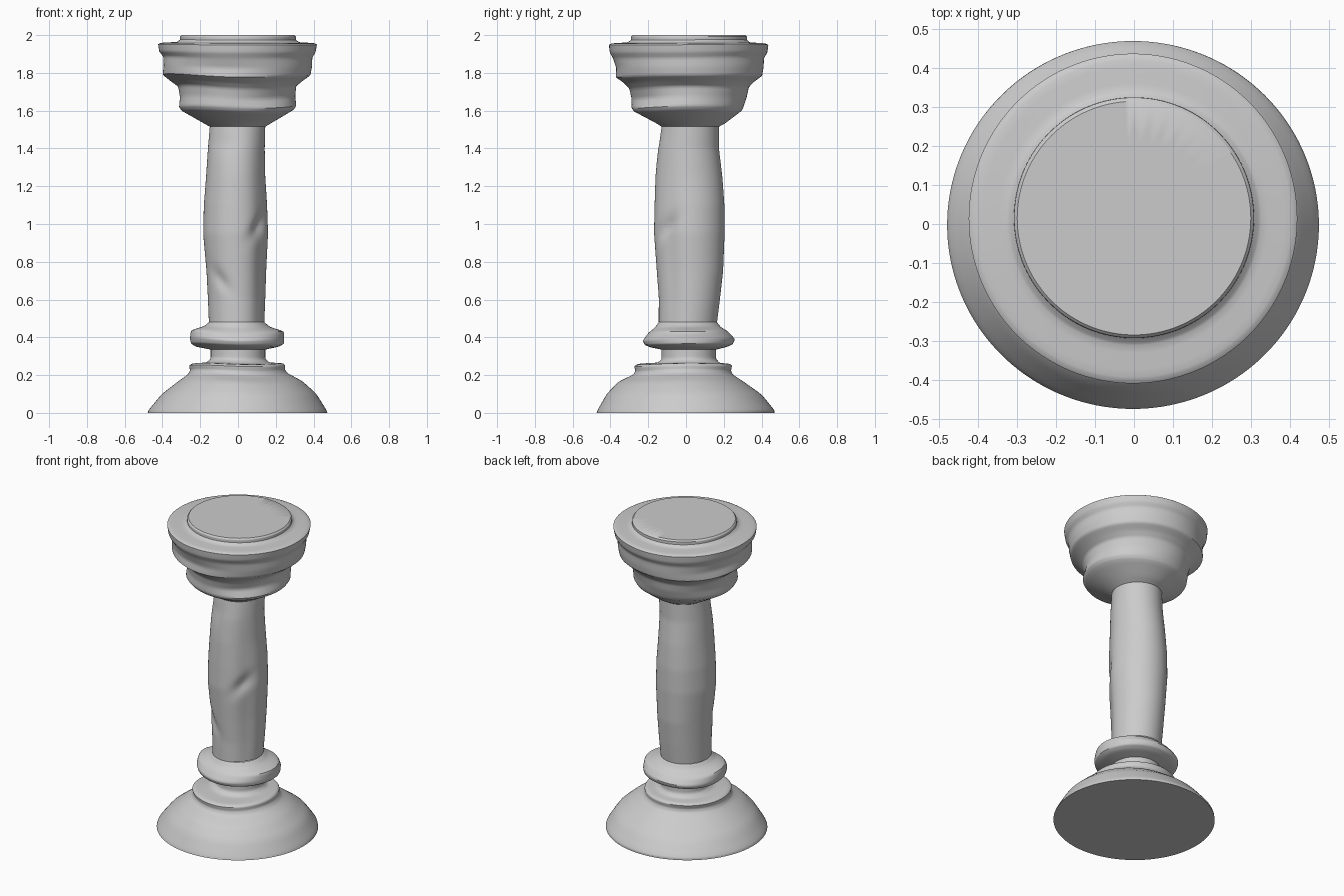
import bpy, bmesh, math

SIDES = 40


def lathe(name, rows, dents=(), wave=0.0, step=1.0, cap_bottom=False, cap_top=False, crease=0.45):
    """Worn turned part. Rows: z, left, right, front, back extents."""
    # fill long gaps between profile rows
    full = [rows[0]]
    for a, b in zip(rows, rows[1:]):
        n = max(1, math.ceil((b[0] - a[0]) / step))
        full += [[p + (q - p) * i / n for p, q in zip(a, b)] for i in range(1, n + 1)]
    bm = bmesh.new()
    z0, z1 = rows[0][0], rows[-1][0]
    rings = []
    for z, left, right, front, back in full:
        ring = []
        fade = math.sin(math.pi * (z - z0) / (z1 - z0))
        for i in range(SIDES):
            t = math.tau * i / SIDES
            k = 1.0
            for ang, dz, width, height, slant, depth in dents:
                da = (t - math.radians(ang) + math.pi) % math.tau - math.pi
                h = z - dz - slant * da
                k -= depth * math.exp(-(da / width) ** 2 - (h / height) ** 2)
            rx, ry = (right - left) / 2, (back - front) / 2
            x = (right + left) / 2 + rx * k * math.cos(t)
            y = (back + front) / 2 + ry * k * math.sin(t)
            dz = wave * fade * (math.sin(2 * t + 0.6) + 0.6 * math.sin(3 * t + 9 * z))
            ring.append(bm.verts.new((x, y, z + dz)))
        rings.append(ring)
    for a, b in zip(rings, rings[1:]):
        for i in range(SIDES):
            j = (i + 1) % SIDES
            bm.faces.new((a[i], a[j], b[j], b[i]))
    if cap_bottom:
        bm.faces.new(rings[0][::-1])
    if cap_top:
        bm.faces.new(rings[-1])
    # partial creases keep the worn edges close to the profile
    layer = bm.edges.layers.float.new("crease_edge")
    for r, ring in enumerate(rings):
        end = (r == 0 and cap_bottom) or (r == len(rings) - 1 and cap_top)
        for i in range(SIDES):
            e = bm.edges.get((ring[i], ring[(i + 1) % SIDES]))
            e[layer] = 1.0 if end else crease
    mesh = bpy.data.meshes.new(name)
    bm.to_mesh(mesh)
    bm.free()
    obj = bpy.data.objects.new(name, mesh)
    bpy.context.collection.objects.link(obj)
    sub = obj.modifiers.new("soften", 'SUBSURF')
    sub.levels = sub.render_levels = 2
    bpy.context.view_layer.objects.active = obj
    obj.select_set(True)
    bpy.ops.object.modifier_apply(modifier=sub.name)
    bpy.ops.object.shade_smooth_by_angle(angle=math.radians(40))
    obj.select_set(False)
    return obj


# flared foot with its step and narrow neck
lathe("base", [
    (0.00, -.48, .475, -.475, .47),
    (0.015, -.475, .47, -.47, .47),
    (0.10, -.405, .415, -.425, .405),
    (0.165, -.32, .34, -.365, .315),
    (0.205, -.265, .265, -.28, .25),
    (0.225, -.255, .25, -.27, .24),
    (0.25, -.26, .25, -.275, .245),
    (0.26, -.245, .24, -.26, .235),
    (0.265, -.17, .165, -.155, .18),
    (0.285, -.145, .145, -.13, .16),
    (0.335, -.145, .145, -.13, .16),
], dents=[(120, .17, .5, .05, .03, .05), (-70, .15, .5, .04, .03, .03)],
    wave=.004, cap_bottom=True)

# rounded collar
lathe("collar", [
    (0.335, -.145, .145, -.13, .16),
    (0.35, -.225, .22, -.19, .22),
    (0.365, -.25, .245, -.22, .25),
    (0.39, -.255, .245, -.23, .26),
    (0.43, -.25, .245, -.20, .225),
    (0.455, -.18, .17, -.165, .185),
    (0.48, -.155, .14, -.145, .165),
], wave=.007)

# bulging shaft with chips and a flattened front right side
lathe("shaft", [
    (0.48, -.155, .14, -.145, .165),
    (0.60, -.16, .145, -.145, .18),
    (0.75, -.168, .15, -.155, .197),
    (0.95, -.186, .16, -.17, .205),
    (1.10, -.182, .155, -.167, .204),
    (1.25, -.17, .145, -.162, .193),
    (1.40, -.16, .142, -.15, .175),
    (1.515, -.15, .145, -.13, .175),
], dents=[(-45, .98, .35, .04, .12, .12), (-122, .70, .35, .04, -.12, .10),
          (-35, .80, .30, .5, 0, .07), (-115, 1.42, .5, .06, 0, .05),
          (150, .9, .4, .5, 0, .03)], step=.035, crease=0)

# stepped capital, ledge and raised top disc
lathe("capital", [
    (1.515, -.15, .145, -.13, .175),
    (1.535, -.185, .18, -.16, .21),
    (1.60, -.30, .295, -.28, .295),
    (1.62, -.313, .31, -.295, .305),
    (1.67, -.308, .305, -.292, .325),
    (1.725, -.318, .31, -.302, .342),
    (1.755, -.36, .345, -.33, .365),
    (1.785, -.40, .385, -.375, .405),
    (1.83, -.402, .393, -.383, .412),
    (1.88, -.405, .395, -.388, .415),
    (1.91, -.42, .412, -.405, .432),
    (1.95, -.425, .42, -.41, .438),
    (1.957, -.41, .405, -.395, .423),
    (1.962, -.325, .325, -.31, .34),
    (1.975, -.308, .308, -.293, .325),
    (1.992, -.308, .308, -.293, .325),
    (2.00, -.30, .30, -.285, .315),
], dents=[(-60, 1.66, .7, .03, .04, .05), (-110, 1.84, .8, .025, -.03, .04),
          (80, 1.70, .7, .03, .03, .04), (170, 1.85, .6, .03, .03, .04)],
    wave=.007, cap_top=True, crease=.55)
